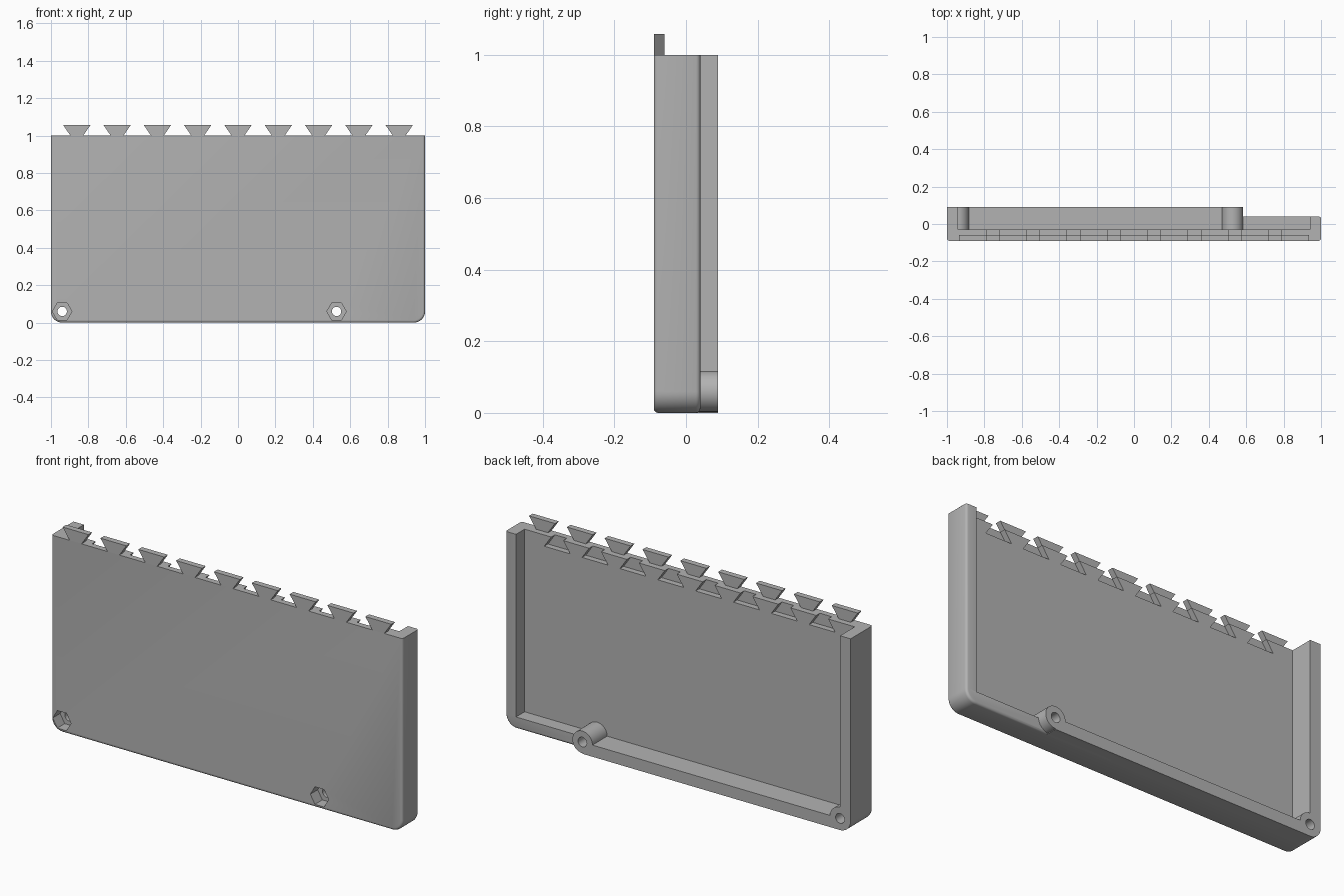
import bpy, bmesh
from math import sin, cos, pi, radians

cube = bpy.data.objects.get("Cube")
if cube:
    bpy.data.objects.remove(cube, do_unlink=True)

grey = bpy.data.materials.new("plain grey")
grey.use_nodes = True
colour = (0.45, 0.45, 0.45, 1)
grey.diffuse_color = colour
grey.node_tree.nodes["Principled BSDF"].inputs["Base Color"].default_value = colour

FRONT, FLOOR, STEP, BACK = -0.09, -0.03, 0.04, 0.09
WALL, RADIUS = 0.06, 0.06
SPLIT = 0.06 - WALL / 2          # depth where tabs end and sockets begin
MID = FRONT + SPLIT
BOSSES = [(-0.94, 0.06), (0.527, 0.06)]


def prism(name, outline, y0, y1, bevel=0):
    """Extrude an x-z outline along y; optionally round its rims below the top."""
    bm = bmesh.new()
    a = [bm.verts.new((x, y0, z)) for x, z in outline]
    b = [bm.verts.new((x, y1, z)) for x, z in outline]
    bm.faces.new(a)
    bm.faces.new(b)
    n = len(a)
    for i in range(n):
        j = (i + 1) % n
        bm.faces.new((a[i], a[j], b[j], b[i]))
    bmesh.ops.recalc_face_normals(bm, faces=bm.faces)
    if bevel:
        rims = [e for e in bm.edges
                if abs(e.verts[0].co.y - e.verts[1].co.y) < 1e-5
                and min(v.co.z for v in e.verts) < 0.99]
        bmesh.ops.bevel(bm, geom=rims, offset=bevel, segments=3,
                        profile=0.5, affect='EDGES')
    mesh = bpy.data.meshes.new(name)
    bm.to_mesh(mesh)
    bm.free()
    mesh.materials.append(grey)
    obj = bpy.data.objects.new(name, mesh)
    bpy.context.collection.objects.link(obj)
    return obj


def arc(cx, cz, r, start, end, steps):
    return [(cx + r * cos(start + (end - start) * i / steps),
             cz + r * sin(start + (end - start) * i / steps))
            for i in range(steps + 1)]


def circle(cx, cz, r, sides):
    return arc(cx, cz, r, 0, 2 * pi, sides)[:-1]


def box(x0, x1, z0, z1):
    return [(x0, z0), (x1, z0), (x1, z1), (x0, z1)]


def boolean(target, tool, operation):
    mod = target.modifiers.new("boolean", 'BOOLEAN')
    mod.operation, mod.solver, mod.object = operation, 'EXACT', tool
    bpy.context.view_layer.objects.active = target
    bpy.ops.object.modifier_apply(modifier=mod.name)
    bpy.data.objects.remove(tool, do_unlink=True)


# Outer shell and the deeper rim on one side
left_corner = arc(-1 + RADIUS, RADIUS, RADIUS, pi, 1.5 * pi, 10)
right_corner = arc(1 - RADIUS, RADIUS, RADIUS, -pi / 2, 0, 10)
tray = prism("tray", left_corner + right_corner + [(1, 1), (-1, 1)],
             FRONT, STEP, bevel=0.012)
rim = prism("deep_rim", left_corner + [(BOSSES[1][0], 0), (BOSSES[1][0], 1), (-1, 1)],
            0.02, BACK)
boolean(tray, rim, 'UNION')

# Hollow interior, open at the back and top
boolean(tray, prism("hollow", box(-1 + WALL, 1 - WALL, WALL, 1.2), FLOOR, 0.2),
        'DIFFERENCE')

# Screw bosses with through holes and hexagonal nut recesses
for x, z in BOSSES:
    boolean(tray, prism("boss", circle(x, z, 0.057, 40), -0.05, BACK), 'UNION')
for x, z in BOSSES:
    boolean(tray, prism("hole", circle(x, z, 0.025, 28), -0.2, 0.2), 'DIFFERENCE')
    boolean(tray, prism("nut_recess", circle(x, z, 0.052, 6), -0.2, -0.03), 'DIFFERENCE')

# Dovetail tabs on the front half, sockets between them on the back half
PITCH, HEIGHT, WIDE, NARROW = 0.2155, 0.058, 0.074, 0.034
for i in range(9):
    x = (i - 4) * PITCH
    prism(f"dovetail_tab_{i + 1}",
          [(x - NARROW, 1), (x + NARROW, 1), (x + WIDE, 1 + HEIGHT), (x - WIDE, 1 + HEIGHT)],
          FRONT, MID)
for i in range(8):
    x = (i - 3.5) * PITCH
    lip = NARROW - 0.007         # flare continues a little above the top edge
    socket = prism("socket",
                   [(x - WIDE, 1 - HEIGHT), (x + WIDE, 1 - HEIGHT),
                    (x + lip, 1.01), (x - lip, 1.01)], MID, 0.0)
    boolean(tray, socket, 'DIFFERENCE')

# Smooth the rounded corners, keep the edges sharp
bpy.ops.object.select_all(action='DESELECT')
tray.select_set(True)
bpy.context.view_layer.objects.active = tray
bpy.ops.object.shade_smooth_by_angle(angle=radians(32))
